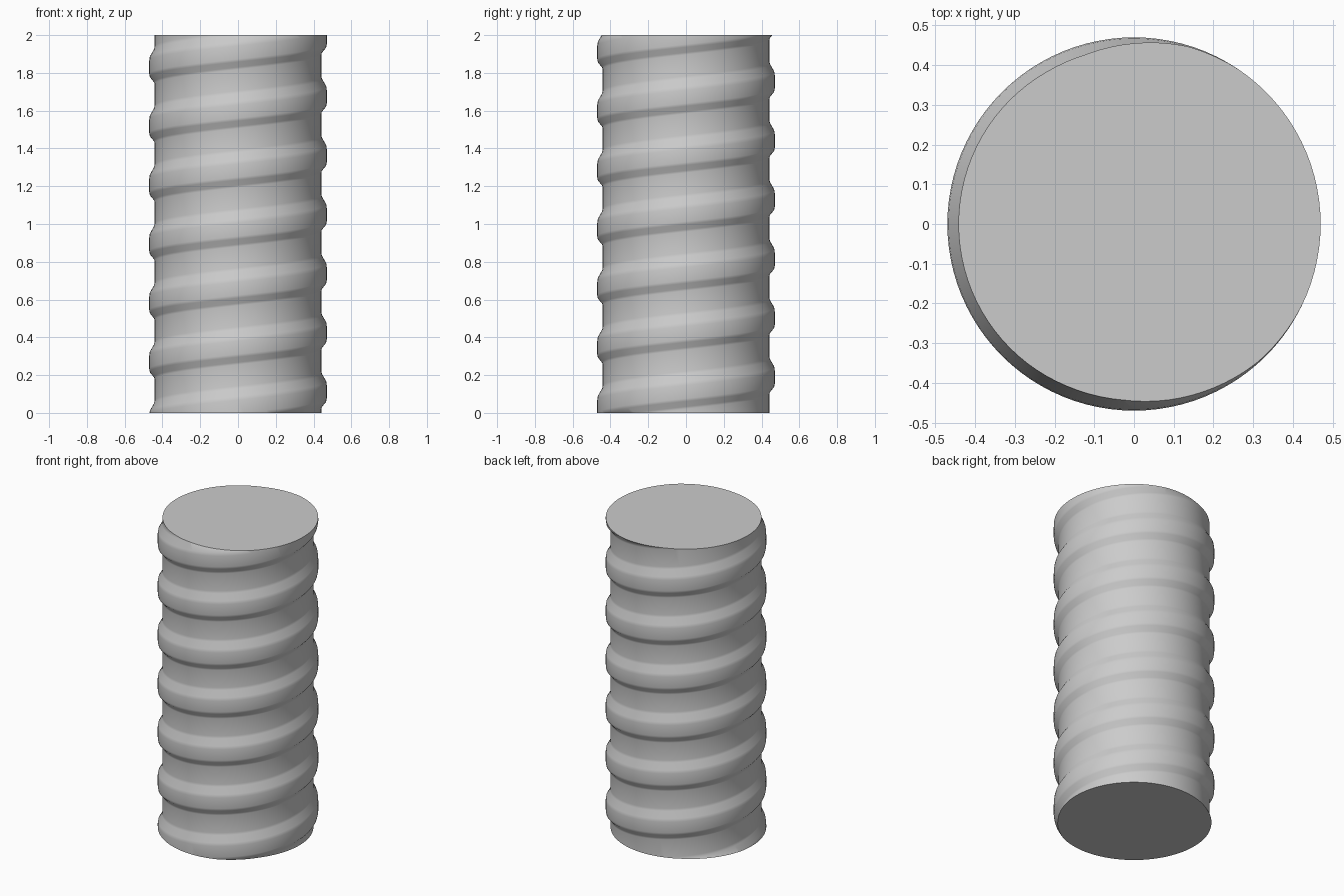
import bpy, bmesh
from math import pi, cos, sin
from mathutils import Vector

cube = bpy.data.objects.get("Cube")
if cube:
    bpy.data.objects.remove(cube, do_unlink=True)

HEIGHT = 2.0
CORE, RIDGE = 0.442, 0.47
PITCH = 0.3125
START = 1.83 - PITCH / 2      # ridge centre height at +x, one turn below the top
SIDES = 96
TURNS = range(-8, 4)

# Ridge cross-section: offset from the ridge centre, radius
SECTION = [(-0.090, CORE), (-0.078, CORE + 0.002), (-0.050, RIDGE - 0.003),
           (-0.035, RIDGE), (0.035, RIDGE), (0.055, RIDGE - 0.003),
           (0.095, CORE + 0.002), (0.110, CORE)]

grey = bpy.data.materials.new("light grey")
grey.use_nodes = True
colour = (0.6, 0.6, 0.6, 1)
grey.diffuse_color = colour
grey.node_tree.nodes["Principled BSDF"].inputs["Base Color"].default_value = colour

# Sweep the section along a helix; each turn runs on into the next
bm = bmesh.new()
rows = []
for turn in TURNS:
    for offset, radius in SECTION:
        row = []
        for i in range(SIDES):
            a = 2 * pi * i / SIDES
            z = START + PITCH * (turn + i / SIDES) + offset
            row.append(bm.verts.new((radius * cos(a), radius * sin(a), z)))
        rows.append(row)

step = len(SECTION)
for r in range(len(rows) - step - 1):
    low = rows[r] + [rows[r + step][0]]
    high = rows[r + 1] + [rows[r + 1 + step][0]]
    for i in range(SIDES):
        bm.faces.new((low[i], low[i + 1], high[i + 1], high[i]))

# Trim both ends flat and cap them
for z, direction in ((0, -1), (HEIGHT, 1)):
    bmesh.ops.bisect_plane(bm, geom=bm.verts[:] + bm.edges[:] + bm.faces[:], dist=1e-5,
                           plane_co=Vector((0, 0, z)), plane_no=Vector((0, 0, direction)),
                           clear_outer=True)
    rim = [e for e in bm.edges if e.is_boundary
           and all(abs(v.co.z - z) < 1e-4 for v in e.verts)]
    bmesh.ops.holes_fill(bm, edges=rim, sides=0)
bmesh.ops.recalc_face_normals(bm, faces=bm.faces[:])

mesh = bpy.data.meshes.new("threaded_rod")
bm.to_mesh(mesh)
bm.free()
mesh.materials.append(grey)
rod = bpy.data.objects.new("threaded_rod", mesh)
bpy.context.collection.objects.link(rod)

# Smooth sides, sharp cap rims
bpy.ops.object.select_all(action='DESELECT')
rod.select_set(True)
bpy.context.view_layer.objects.active = rod
bpy.ops.object.shade_smooth_by_angle(angle=0.7)
